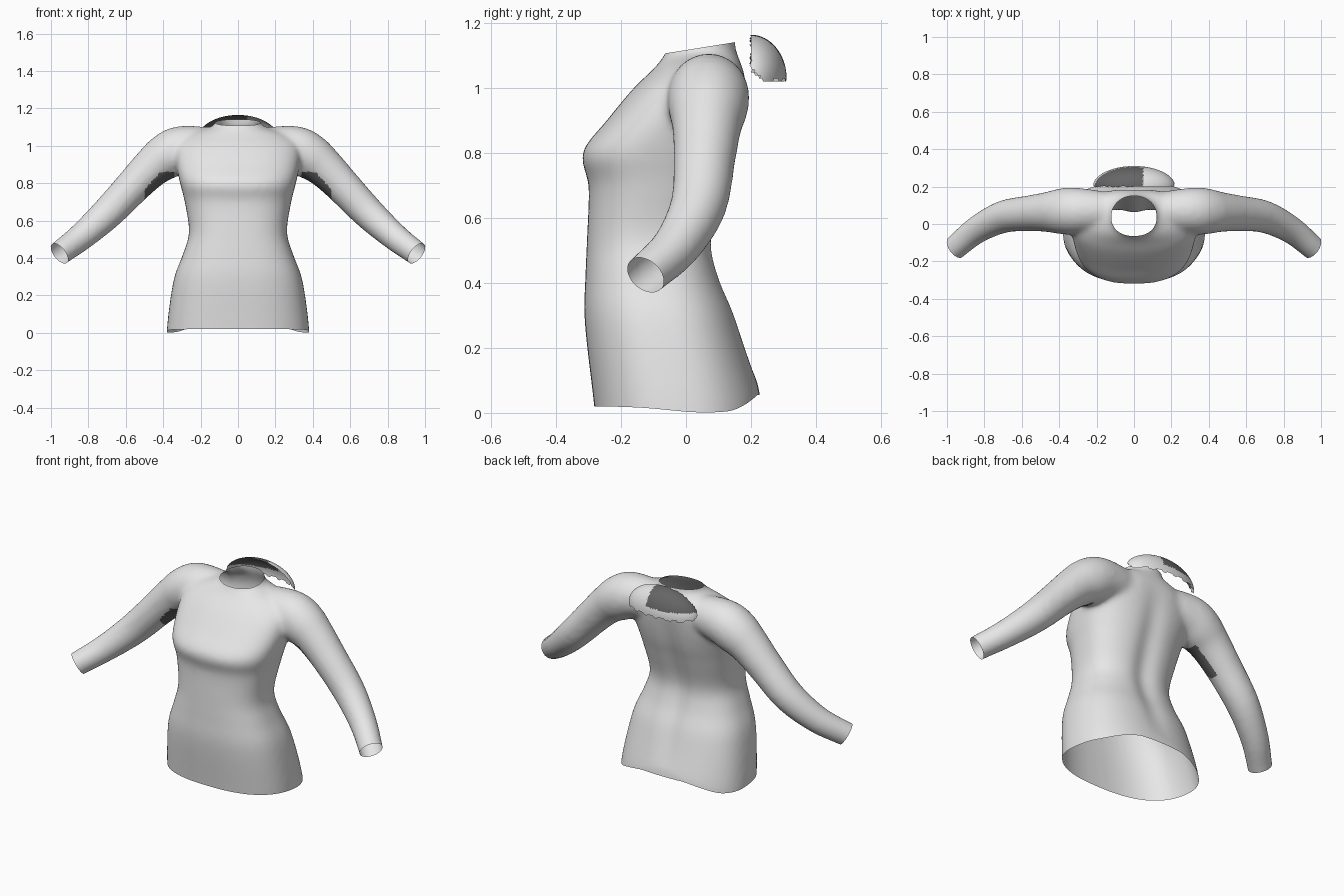
import bpy, bmesh, math
from mathutils import Vector

cube = bpy.data.objects.get("Cube")
if cube:
    bpy.data.objects.remove(cube, do_unlink=True)


def material(name, value):
    mat = bpy.data.materials.new(name)
    mat.use_nodes = True
    colour = (value, value, value, 1)
    mat.diffuse_color = colour
    mat.node_tree.nodes["Principled BSDF"].inputs["Base Color"].default_value = colour
    return mat


LIGHT = material("light grey", 0.8)
DARK = material("dark grey", 0.13)


def make_object(name, bm):
    mesh = bpy.data.meshes.new(name)
    mesh.materials.append(LIGHT)
    mesh.materials.append(DARK)
    bm.to_mesh(mesh)
    bm.free()
    obj = bpy.data.objects.new(name, mesh)
    bpy.context.collection.objects.link(obj)
    return obj


def spline(rows, steps=4):
    """Smooth curve through rows of values."""
    rows = [Vector(r) for r in rows]
    out = []
    for i in range(len(rows) - 1):
        a, b = rows[max(i - 1, 0)], rows[i]
        c, d = rows[i + 1], rows[min(i + 2, len(rows) - 1)]
        for k in range(steps):
            t = k / steps
            out.append(b + ((c - a) * t + (2 * a - 5 * b + 4 * c - d) * t ** 2
                            + (3 * b - a - 3 * c + d) * t ** 3) * 0.5)
    return out + [rows[-1]]


def loft(bm, rings):
    """Closed skin over a list of point rings."""
    loops = [[bm.verts.new(p) for p in ring] for ring in rings]
    n = len(loops[0])
    for low, high in zip(loops, loops[1:]):
        for i in range(n):
            j = (i + 1) % n
            bm.faces.new((low[i], low[j], high[j], high[i]))
    bm.faces.new(loops[0])
    bm.faces.new(loops[-1])


def power(v, e):
    return math.copysign(abs(v) ** (2 / e), v)


def torso_ring(row, n=48):
    z, width, front, back = row
    e = 2.5 - 0.4 * min(max((z - 0.9) / 0.2, 0), 1)
    angles = [2 * math.pi * i / n for i in range(n)]
    return [(width * power(math.cos(a), e),
             (front + back) / 2 + (back - front) / 2 * power(math.sin(a), e), z)
            for a in angles]


def arm_rings(rows, side, n=28):
    pts = [Vector(r[:3]) for r in rows]
    rings = []
    for i, (p, row) in enumerate(zip(pts, rows)):
        along = (pts[min(i + 1, len(pts) - 1)] - pts[max(i - 1, 0)]).normalized()
        u = along.cross(Vector((0, 1, 0))).normalized()
        v = u.cross(along)
        ring = []
        for k in range(n):
            a = 2 * math.pi * k / n
            q = p + row[3] * (u * math.cos(a) + v * math.sin(a))
            ring.append((q.x * side, q.y, q.z))
        rings.append(ring)
    return rings


# Torso: height, half width, front, back
TORSO = [(-0.1, 0.38, -0.27, 0.23), (0.04, 0.38, -0.285, 0.225),
         (0.28, 0.345, -0.312, 0.16), (0.42, 0.295, -0.31, 0.105),
         (0.54, 0.262, -0.305, 0.085), (0.7, 0.285, -0.3, 0.125),
         (0.8, 0.31, -0.32, 0.155), (0.9, 0.33, -0.245, 0.175),
         (1.0, 0.33, -0.162, 0.187), (1.06, 0.27, -0.1, 0.175),
         (1.1, 0.15, -0.068, 0.16), (1.13, 0.118, -0.058, 0.152),
         (1.2, 0.112, -0.055, 0.148)]
# Sleeve: centre and radius
SLEEVE = [(0.1, 0.07, 1.0, 0.095), (0.29, 0.07, 0.985, 0.123),
          (0.38, 0.068, 0.945, 0.124), (0.46, 0.064, 0.885, 0.108),
          (0.56, 0.057, 0.785, 0.096), (0.7, 0.038, 0.638, 0.087),
          (0.84, -0.031, 0.512, 0.074), (0.955, -0.125, 0.425, 0.066),
          (1.03, -0.185, 0.365, 0.066)]

bm = bmesh.new()
loft(bm, [torso_ring(r) for r in spline(TORSO)])
for side in (1, -1):
    loft(bm, arm_rings(spline(SLEEVE), side))
bmesh.ops.recalc_face_normals(bm, faces=bm.faces[:])
sweater = make_object("sweater", bm)

# Blend torso and sleeves into one skin
remesh = sweater.modifiers.new("blend", "REMESH")
remesh.mode = "VOXEL"
remesh.voxel_size = 0.012
smooth = sweater.modifiers.new("soften", "SMOOTH")
smooth.factor = 0.5
smooth.iterations = 16
graph = bpy.context.evaluated_depsgraph_get()
blended = bpy.data.meshes.new_from_object(sweater.evaluated_get(graph))
sweater.modifiers.clear()
bm = bmesh.new()
bm.from_mesh(blended)
bpy.data.meshes.remove(blended)


def cut(point, normal, keep):
    """Open the skin beyond a plane, among the vertices chosen by keep."""
    verts = [v for v in bm.verts if keep(v.co)]
    chosen = set(verts)
    edges = [e for e in bm.edges if all(v in chosen for v in e.verts)]
    faces = [f for f in bm.faces if all(v in chosen for v in f.verts)]
    bmesh.ops.bisect_plane(bm, geom=verts + edges + faces, plane_co=point,
                           plane_no=normal, clear_outer=True)


# Hem, neck and cuff openings
cut((0, 0, 0.02), (0, 0, -1), lambda p: p.z < 0.2)
cut((0, 0.05, 1.126), (0, -0.16, 1), lambda p: p.z > 1.0 and abs(p.x) < 0.2)
for side in (1, -1):
    cut((0.955 * side, -0.125, 0.425), (0.115 * side, -0.08, -0.09),
        lambda p: p.x * side > 0.7)

# Wavy hem and spine groove
for v in bm.verts:
    p = v.co
    if p.z < 0.3 and abs(p.x) < 0.5:
        wave = -0.02 * math.exp(-((p.y - 0.06) / 0.16) ** 2)
        wave += 0.045 * min(max((p.y - 0.12) / 0.1, 0), 1) ** 2
        p.z += wave * (1 - p.z / 0.3)
    if p.y > 0.03 and 0.1 < p.z < 1.05:
        fade = math.sin(math.pi * (p.z - 0.1) / 0.95)
        p.y -= 0.022 * fade * math.exp(-(p.x / 0.065) ** 2)

# Dark underarm patches
bm.normal_update()
for f in bm.faces:
    c = f.calc_center_median()
    f.smooth = True
    under = (0.34 < abs(c.x) < 0.5 and 0.65 < c.z < 0.86
             and f.normal.z < -0.42 and f.normal.y < 0.15)
    f.material_index = 1 if under else 0
bm.to_mesh(sweater.data)
bm.free()

# Open shell floating behind the neck, with a ragged edge
bm = bmesh.new()
bmesh.ops.create_icosphere(bm, subdivisions=5, radius=1)
for v in bm.verts:
    v.co = Vector((0.22 * v.co.x, 0.2 + 0.11 * v.co.y, 1.03 + 0.135 * v.co.z))


def outside(c):
    ragged = 0.006 * math.sin(c.x * 90)
    return c.y < 0.2 or c.z < 1.025 + ragged or c.y + c.z < 1.26 + ragged


bmesh.ops.delete(bm, geom=[f for f in bm.faces if outside(f.calc_center_median())],
                 context="FACES")
for f in bm.faces:
    c = f.calc_center_median()
    f.smooth = True
    f.material_index = 1 if c.x < 0.05 and c.z > 1.07 else 0
make_object("back_shell", bm)
